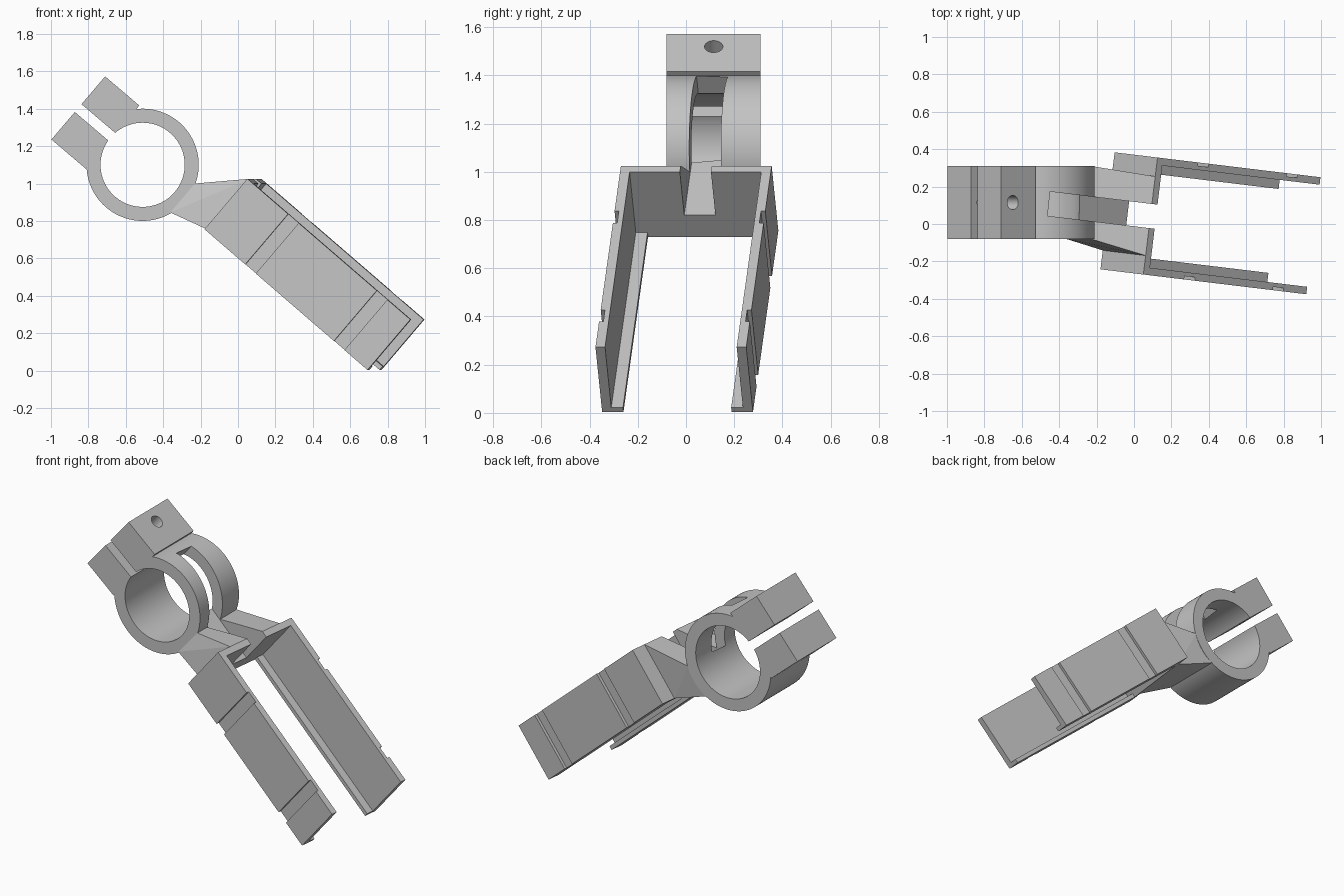
import bpy, bmesh, math
from mathutils import Matrix, Vector

cube = bpy.data.objects.get("Cube")
if cube:
    bpy.data.objects.remove(cube, do_unlink=True)

grey = bpy.data.materials.new("light grey")
grey.use_nodes = True
COLOUR = (0.55, 0.55, 0.55, 1)
grey.diffuse_color = COLOUR
grey.node_tree.nodes["Principled BSDF"].inputs["Base Color"].default_value = COLOUR

# Frames: u runs down the arm, v is square to it; the bracket is also yawed
CENTRE = Matrix.Translation((-0.51, 0.115, 1.10))
TILT = Matrix.Rotation(math.radians(40.4), 4, 'Y')
YAW = Matrix.Rotation(math.radians(-6.9), 4, 'Z')
CLAMP = CENTRE @ TILT
ARM = CENTRE @ YAW @ Matrix.Rotation(math.radians(40.6), 4, 'Y')
HALF = 0.195            # half width of the ring
LOW, HIGH = -0.02, 0.335  # bracket depth range
BACK, FRONT, END = 0.506, 0.546, 1.662


def finish(name, bm, frame=Matrix()):
    bmesh.ops.transform(bm, matrix=frame, verts=bm.verts)
    bmesh.ops.recalc_face_normals(bm, faces=bm.faces)
    mesh = bpy.data.meshes.new(name)
    bm.to_mesh(mesh)
    bm.free()
    mesh.materials.append(grey)
    obj = bpy.data.objects.new(name, mesh)
    bpy.context.collection.objects.link(obj)
    return obj


def prism(name, outline, v0, v1, frame):
    """Extrude a (u, y) outline from v0 to v1."""
    bm = bmesh.new()
    face = bm.faces.new([bm.verts.new((u, y, v0)) for u, y in outline])
    ext = bmesh.ops.extrude_face_region(bm, geom=[face])
    top = [g for g in ext["geom"] if isinstance(g, bmesh.types.BMVert)]
    bmesh.ops.translate(bm, verts=top, vec=(0, 0, v1 - v0))
    return finish(name, bm, frame)


def box(name, u0, u1, y0, y1, v0, v1, frame):
    return prism(name, [(u0, y0), (u1, y0), (u1, y1), (u0, y1)], v0, v1, frame)


def cylinder(name, radius, length, frame, sides=96):
    bm = bmesh.new()
    bmesh.ops.create_cone(bm, cap_ends=True, segments=sides, radius1=radius,
                          radius2=radius, depth=length)
    return finish(name, bm, frame)


def activate(obj):
    bpy.ops.object.select_all(action='DESELECT')
    obj.select_set(True)
    bpy.context.view_layer.objects.active = obj


def cut(obj, *cutters):
    activate(obj)
    for cutter in cutters:
        mod = obj.modifiers.new("cut", 'BOOLEAN')
        mod.operation = 'DIFFERENCE'
        mod.solver = 'EXACT'
        mod.object = cutter
        bpy.ops.object.modifier_apply(modifier=mod.name)


# Cutters
across = CENTRE @ Matrix.Rotation(math.pi / 2, 4, 'X')
bore = cylinder("bore_cutter", 0.225, 1, across)
gap = box("gap_cutter", -0.6, -0.15, -0.5, 0.5, -0.02, 0.035, CLAMP)
bolt = cylinder("bolt_cutter", 0.038, 1,
                CLAMP @ Matrix.Translation((-0.377, 0, 0)), 32)
slot = box("slot_cutter", -0.15, 0.7, -0.065, 0.065, 0.1, 0.6, ARM)

# Split clamp ring with its slot
ring = cylinder("clamp_ring", 0.30, 2 * HALF, across)
cut(ring, bore, gap, slot)

# Clamp ears with bolt hole
for name, v0, v1 in (("upper_ear", 0.035, 0.23), ("lower_ear", -0.213, -0.02)):
    ear = box(name, -0.459, -0.219, -HALF, HALF, v0, v1, CLAMP)
    cut(ear, bore, bolt)
    activate(ear)
    bpy.ops.object.shade_smooth_by_angle(angle=math.radians(30))

# Neck blending the straight ring into the yawed bracket
bm = bmesh.new()
for side in (-1, 1):
    for x, z in ((0.148, -0.255), (0.28, -0.10)):
        bm.verts.new(CENTRE @ Vector((x, side * HALF, z)))
    for v in (LOW, HIGH):
        bm.verts.new(ARM @ Vector((BACK, side * 0.213, v)))
bmesh.ops.convex_hull(bm, input=bm.verts)
bmesh.ops.dissolve_limit(bm, angle_limit=0.01, verts=bm.verts, edges=bm.edges)
neck = finish("neck", bm)
cut(neck, bore, slot)

# Fork bracket: a U outline with two shallow grooves on each outer side
OUT, IN, GROOVE = 0.315, 0.275, 0.297
half = [(BACK, OUT)]
for u0, u1 in ((0.795, 0.870), (1.424, 1.499)):
    half += [(u0, OUT), (u0, GROOVE), (u1, GROOVE), (u1, OUT)]
half += [(END, OUT), (END, IN), (FRONT, IN)]
bracket = prism("fork_bracket", half + [(u, -y) for u, y in reversed(half)],
                LOW, HIGH, ARM)
cut(bracket, slot)

# Inward flanges along the lower edge of each leg
for name, y0, y1 in (("left_flange", 0.226, IN), ("right_flange", -IN, -0.226)):
    box(name, FRONT, END, y0, y1, LOW, 0.005, ARM)

activate(ring)
bpy.ops.object.shade_smooth_by_angle(angle=math.radians(30))

for cutter in (bore, gap, bolt, slot):
    bpy.data.objects.remove(cutter, do_unlink=True)
